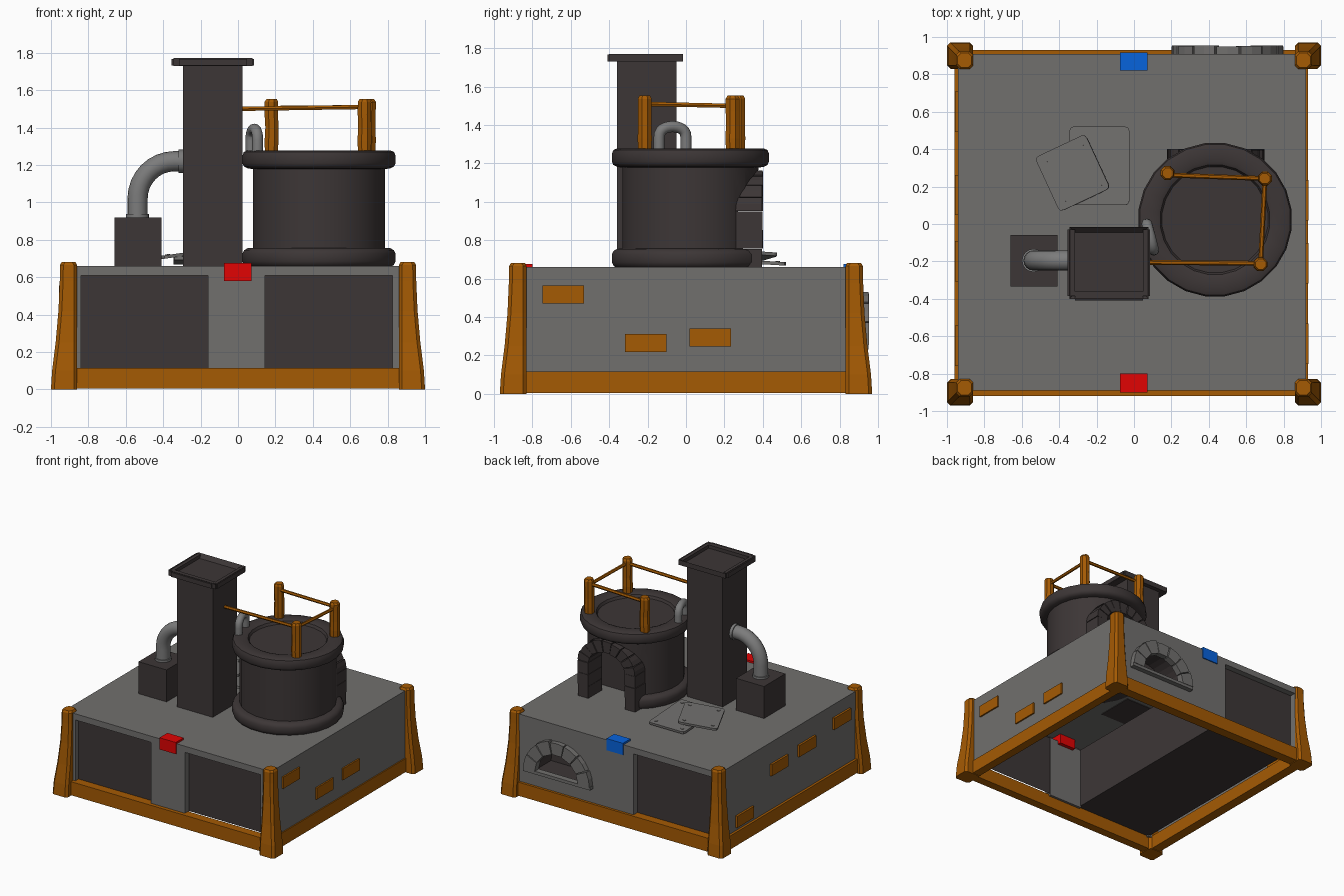
import bpy, bmesh, math, random
from mathutils import Vector, Matrix

if "Cube" in bpy.data.objects:
    bpy.data.objects.remove(bpy.data.objects["Cube"])
random.seed(4)

def material(name, r, g, b):
    m = bpy.data.materials.new(name)
    m.diffuse_color = (r, g, b, 1)
    m.use_nodes = True
    m.node_tree.nodes["Principled BSDF"].inputs["Base Color"].default_value = m.diffuse_color
    return m

WOOD = material("orange_wood", 0.375, 0.103, 0.001)
DARK = material("dark_stone", 0.046, 0.037, 0.037)
GRAY = material("gray_plaster", 0.165, 0.160, 0.155)
STEEL = material("pipe_gray", 0.20, 0.20, 0.20)
RED = material("red_marker", 0.75, 0.001, 0.001)
BLUE = material("blue_marker", 0.002, 0.125, 0.72)

def finish(name, bm, mat, smooth=False, recalc=True):
    if recalc:
        bmesh.ops.recalc_face_normals(bm, faces=bm.faces)
    me = bpy.data.meshes.new(name)
    bm.to_mesh(me)
    bm.free()
    me.materials.append(mat)
    ob = bpy.data.objects.new(name, me)
    bpy.context.collection.objects.link(ob)
    if smooth:
        smooth_ob(ob)
    return ob

def smooth_ob(ob, angle=35):
    bpy.ops.object.select_all(action='DESELECT')
    ob.select_set(True)
    bpy.context.view_layer.objects.active = ob
    bpy.ops.object.shade_smooth_by_angle(angle=math.radians(angle))

def add_box(bm, x0, x1, y0, y1, z0, z1):
    m = Matrix.Translation(((x0+x1)/2, (y0+y1)/2, (z0+z1)/2)) @ Matrix.Diagonal((x1-x0, y1-y0, z1-z0, 1))
    return bmesh.ops.create_cube(bm, size=1, matrix=m)["verts"]

def boxes(name, mat, *dims):
    bm = bmesh.new()
    for d in dims:
        add_box(bm, *d)
    return finish(name, bm, mat)

def sheets(name, mat, dims, dirs):
    """Box reduced to the faces that point along the given directions."""
    bm = bmesh.new()
    add_box(bm, *dims)
    bm.normal_update()
    drop = [f for f in bm.faces if not any(f.normal.dot(Vector(d)) > 0.9 for d in dirs)]
    bmesh.ops.delete(bm, geom=drop, context='FACES')
    return finish(name, bm, mat, recalc=False)

def loft(bm, rings):
    vs = [[bm.verts.new(p) for p in r] for r in rings]
    n = len(vs[0])
    for a, b in zip(vs, vs[1:]):
        for i in range(n):
            bm.faces.new((a[i], a[(i+1) % n], b[(i+1) % n], b[i]))
    bm.faces.new(vs[0][::-1])
    bm.faces.new(vs[-1])

def circle(c, r, n, z):
    return [(c[0]+r*math.cos(2*math.pi*(i+.5)/n), c[1]+r*math.sin(2*math.pi*(i+.5)/n), z) for i in range(n)]

def tube(bm, path, r, n, ref):
    path, ref, rings = [Vector(p) for p in path], Vector(ref), []
    for i, p in enumerate(path):
        d = (path[min(i+1, len(path)-1)] - path[max(i-1, 0)]).normalized()
        u = ref.cross(d).normalized()
        v = d.cross(u)
        rings.append([p + u*r*math.cos(2*math.pi*k/n) + v*r*math.sin(2*math.pi*k/n) for k in range(n)])
    loft(bm, rings)

def prism(bm, pts, y0, y1):
    loft(bm, [[(x, y0, z) for x, z in pts], [(x, y1, z) for x, z in pts]])

def half_disc(cx, cz, rx, rz, foot, n=14):
    arc = [(cx+rx*math.cos(math.pi*i/n), cz+rz*math.sin(math.pi*i/n)) for i in range(n+1)]
    return arc + ([(cx-rx, foot), (cx+rx, foot)] if foot < cz else [])

def stones(bm, cx, cz, r0, r1, squash, count, y0, y1):
    for i in range(count):
        a, b = math.pi*i/count + 0.015, math.pi*(i+1)/count - 0.015
        ro, dy = r1 - random.uniform(0, 0.012), random.uniform(0, 0.008)
        prism(bm, [(cx+r*math.cos(t), cz+(r-squash)*math.sin(t))
                   for r, t in ((r0, a), (ro, a), (ro, (a+b)/2), (ro, b), (r0, b))], y0, y1-dy)

def cut(ob, cutter):
    m = ob.modifiers.new("cut", 'BOOLEAN')
    m.operation, m.solver, m.object = 'DIFFERENCE', 'EXACT', cutter
    bpy.context.view_layer.objects.active = ob
    bpy.ops.object.modifier_apply(modifier=m.name)
    bpy.data.objects.remove(cutter)

# corner posts: flared, bevelled square sections
for sx, sy, tag in ((1, 1, "back_right"), (-1, 1, "back_left"), (1, -1, "front_right"), (-1, -1, "front_left")):
    bm = bmesh.new()
    rings = []
    for z, w in ((0, 0.14), (0.10, 0.134), (0.25, 0.115), (0.42, 0.10), (0.58, 0.093), (0.665, 0.092), (0.68, 0.075)):
        a, c = (0.008 if z == 0.68 else 0), 0.018
        b = a + w
        sec = [(a+c, a), (b-c, a), (b, a+c), (b, b-c), (b-c, b), (a+c, b), (a, b-c), (a, a+c)]
        rings.append([(sx*(0.86+x), sy*(0.83+y), z) for x, y in sec])
    loft(bm, rings)
    finish("corner_post_" + tag, bm, WOOD)

# base beams
boxes("base_beams", WOOD,
      (-0.87, 0.87, -0.92, -0.85, 0.005, 0.115), (-0.87, 0.87, 0.85, 0.93, 0.005, 0.115),
      (-0.96, -0.88, -0.85, 0.85, 0.005, 0.115), (0.86, 0.93, -0.85, 0.85, 0.005, 0.115))

# hollow body: thin roof and side walls, front frame with two openings
sheets("body_roof_and_sides", GRAY, (-0.94, 0.92, -0.89, 0.91, 0.10, 0.66), ((0, 0, 1), (1, 0, 0), (-1, 0, 0)))
sheets("body_front_lintel", GRAY, (-0.94, 0.92, -0.89, -0.83, 0.61, 0.66), ((0, -1, 0), (0, 0, -1)))
boxes("body_front_frame", GRAY, (-0.935, -0.84, -0.89, -0.83, 0.10, 0.61),
      (-0.16, 0.145, -0.89, -0.83, 0.10, 0.61), (0.825, 0.915, -0.89, -0.83, 0.10, 0.61))
back = boxes("body_back_wall", GRAY, (-0.16, 0.915, 0.904, 0.91, 0.10, 0.66))
boxes("body_back_jambs", GRAY, (-0.935, -0.86, 0.86, 0.91, 0.10, 0.61), (-0.165, -0.15, 0.85, 0.907, 0.10, 0.61))
sheets("body_back_lintel", GRAY, (-0.94, -0.16, 0.86, 0.91, 0.61, 0.66), ((0, 1, 0), (0, 0, -1)))

# dark through tunnel on the left, dark panel in the right opening
boxes("tunnel", DARK, (-0.86, -0.155, -0.85, 0.86, 0.112, 0.612))
sheets("front_right_panel", DARK, (0.14, 0.83, -0.835, -0.82, 0.112, 0.612), ((0, -1, 0),))

# small hearth in the back wall
bm = bmesh.new()
prism(bm, half_disc(0.5, 0.255, 0.20, 0.20, 0.255), 0.8, 1.0)
cut(back, finish("cutter", bm, GRAY))
bm = bmesh.new()
prism(bm, half_disc(0.5, 0.25, 0.21, 0.21, 0.25), 0.72, 0.906)
bmesh.ops.recalc_face_normals(bm, faces=bm.faces)
bmesh.ops.delete(bm, geom=[f for f in bm.faces if f.calc_center_median().y > 0.9], context='FACES')
bmesh.ops.reverse_faces(bm, faces=bm.faces)
finish("hearth_niche", bm, DARK, recalc=False)
bm = bmesh.new()
stones(bm, 0.5, 0.25, 0.195, 0.30, 0.01, 7, 0.90, 0.955)
add_box(bm, 0.2, 0.8, 0.90, 0.95, 0.23, 0.255)
finish("hearth_stones", bm, GRAY)

# loose bricks on the side walls
for x0, x1, tag, spots in ((0.91, 0.932, "right", ((-0.64, 0.517), (-0.21, 0.265), (0.127, 0.293))),
                           (-0.957, -0.93, "left", ((0.6, 0.19), (0.155, 0.44), (-0.2, 0.46), (-0.65, 0.51)))):
    boxes("wall_bricks_" + tag, WOOD, *[(x0, x1, y-0.108, y+0.108, z-0.047, z+0.047) for y, z in spots])

# input and output marker blocks set into the roof edge
boxes("red_marker", RED, (-0.075, 0.072, -0.902, -0.80, 0.58, 0.675))
boxes("blue_marker", BLUE, (-0.075, 0.072, 0.82, 0.918, 0.58, 0.675))

# chimney with rimmed cap
boxes("chimney", DARK, (-0.295, 0.025, -0.36, -0.05, 0.655, 1.74))
bm = bmesh.new()
add_box(bm, -0.345, 0.078, -0.40, -0.015, 1.73, 1.771)
top = max(bm.faces, key=lambda f: f.calc_center_median().z)
bmesh.ops.inset_region(bm, faces=[top], thickness=0.042)
bmesh.ops.translate(bm, verts=top.verts, vec=(0, 0, -0.03))
finish("chimney_cap", bm, DARK)
boxes("chimney_cap_tabs", DARK, (-0.355, -0.315, -0.385, -0.03, 1.731, 1.768), (0.048, 0.085, -0.385, -0.03, 1.731, 1.768),
      (-0.315, 0.048, -0.41, -0.36, 1.731, 1.768))

# firebox and bent flue pipe
boxes("firebox", DARK, (-0.66, -0.408, -0.335, -0.06, 0.655, 0.92))
bm = bmesh.new()
bend = [(-0.34-0.197*math.cos(t*math.pi/16), -0.195, 1.02+0.2*math.sin(t*math.pi/16)) for t in range(9)]
Y = (0, 1, 0)
tube(bm, [(-0.537, -0.195, 0.91)] + bend + [(-0.285, -0.195, 1.22)], 0.054, 16, Y)
tube(bm, [(-0.537, -0.195, 0.915), (-0.537, -0.195, 0.938)], 0.062, 16, Y)
tube(bm, [(-0.318, -0.195, 1.22), (-0.29, -0.195, 1.22)], 0.062, 16, Y)
finish("flue_pipe", bm, STEEL, True)

# kiln drum with rounded rings
C = (0.433, 0.023)
prof = [(0.385, 0.655), (0.403, 0.665), (0.413, 0.685), (0.413, 0.727), (0.403, 0.745), (0.385, 0.755), (0.357, 0.757),
        (0.357, 1.178), (0.385, 1.182), (0.405, 1.192), (0.413, 1.21), (0.413, 1.25), (0.405, 1.27), (0.385, 1.278),
        (0.315, 1.278), (0.295, 1.27), (0.285, 1.25)]
bm = bmesh.new()
loft(bm, [circle(C, r, 24, z) for r, z in prof])
drum = finish("kiln_drum", bm, DARK)
bm = bmesh.new()
prism(bm, half_disc(0.437, 0.95, 0.258, 0.22, 0.6), 0.14, 0.6)
cut(drum, finish("cutter", bm, DARK))
smooth_ob(drum, 40)

# kiln mouth: stone arch on stacked legs
bm = bmesh.new()
stones(bm, 0.437, 0.95, 0.165, 0.264, 0.042, 9, 0.22, 0.403)
for s in (-1, 1):
    for k in range(3):
        a, b = 0.437+s*0.165, 0.437+s*(0.264-random.uniform(0, 0.008))
        add_box(bm, min(a, b), max(a, b), 0.22, 0.403-random.uniform(0, 0.008), 0.66+k*0.097, 0.755+k*0.097)
finish("kiln_arch", bm, DARK)

# small hooked pipe on the drum
bm = bmesh.new()
hook = [(0.087-0.018*math.cos(t*math.pi/12), -0.07+0.07*math.cos(t*math.pi/12),
         1.33+0.062*math.sin(t*math.pi/12)**0.7) for t in range(1, 12)]
tube(bm, [(0.069, 0.0, 1.25), (0.069, 0.0, 1.33)] + hook + [(0.105, -0.14, 1.33), (0.105, -0.14, 1.25)], 0.029, 12, (1, 0, 0))
finish("hook_pipe", bm, STEEL, True)

# wooden railing
bm = bmesh.new()
for x, y in ((0.18, 0.272), (0.70, 0.243), (0.677, -0.215)):
    loft(bm, [circle((x+random.uniform(-.002, .002), y), r, 8, z) for z, r in
              ((1.27, 0.038), (1.33, 0.040), (1.40, 0.038), (1.47, 0.039), (1.537, 0.039), (1.553, 0.030))])
finish("railing_posts", bm, WOOD)
bm = bmesh.new()
for a, b in (((0.18, 0.262, 1.505), (0.70, 0.243, 1.51)), ((0.70, 0.243, 1.50), (0.677, -0.215, 1.51)),
             ((0.677, -0.21, 1.51), (0.01, -0.205, 1.50))):
    tube(bm, [a, b], 0.013, 6, (0, 0, 1))
finish("railing_bars", bm, WOOD)

# two loose metal plates with corner bolts
def plate(name, w, h, m):
    bm = bmesh.new()
    add_box(bm, -w/2, w/2, -h/2, h/2, 0, 0.018)
    bmesh.ops.bevel(bm, geom=[e for e in bm.edges if abs(e.verts[0].co.z-e.verts[1].co.z) > 0.01],
                    offset=0.022, segments=2, profile=0.5, affect='EDGES')
    for sx in (-1, 1):
        for sy in (-1, 1):
            loft(bm, [circle((sx*(w/2-0.042), sy*(h/2-0.042)), 0.013, 8, z) for z in (0.017, 0.022)])
    bm.transform(m)
    finish(name, bm, GRAY)

plate("loose_plate_lower", 0.32, 0.42, Matrix.Translation((-0.185, 0.31, 0.68)) @ Matrix.Rotation(-0.06, 4, 'X'))
plate("loose_plate_upper", 0.30, 0.32, Matrix.Translation((-0.327, 0.273, 0.708)) @ Matrix.Rotation(-0.14, 4, 'Y')
      @ Matrix.Rotation(math.radians(25), 4, 'Z'))
